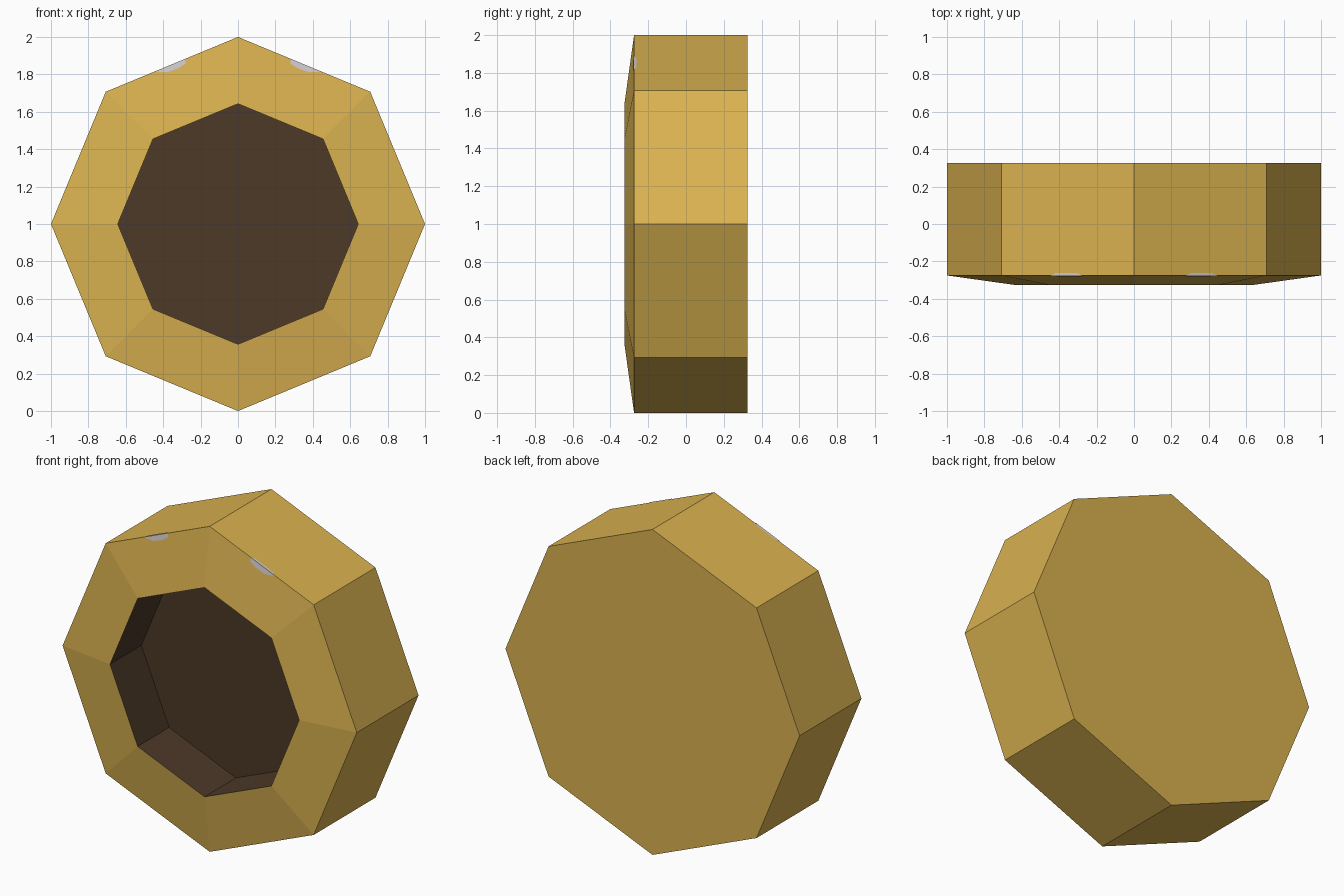
import bpy, bmesh, math

if "Cube" in bpy.data.objects:
    bpy.data.objects.remove(bpy.data.objects["Cube"])


def material(name, rgb):
    m = bpy.data.materials.new(name)
    m.diffuse_color = (*rgb, 1)
    m.use_nodes = True
    m.node_tree.nodes["Principled BSDF"].inputs["Base Color"].default_value = m.diffuse_color
    return m


gold = material("gold", (0.70, 0.445, 0.08))
dark = material("dark brown", (0.072, 0.041, 0.021))
grey = material("pale grey", (0.62, 0.58, 0.60))


def finish(bm, name, mats):
    me = bpy.data.meshes.new(name)
    bm.to_mesh(me)
    bm.free()
    for m in mats:
        me.materials.append(m)
    ob = bpy.data.objects.new(name, me)
    bpy.context.collection.objects.link(ob)
    return ob


# Octagonal housing: (radius, y) profile swept from back, over the bevel, into the recess
N = 8
profile = [(1.0, 0.325), (1.0, -0.275), (0.643, -0.325), (0.643, -0.02)]
bm = bmesh.new()
rings = [[bm.verts.new((r * math.sin(i * math.tau / N), y, 1 + r * math.cos(i * math.tau / N)))
          for i in range(N)] for r, y in profile]
bm.faces.new(rings[0])
for k in range(len(rings) - 1):
    for i in range(N):
        j = (i + 1) % N
        f = bm.faces.new((rings[k][i], rings[k][j], rings[k + 1][j], rings[k + 1][i]))
        f.material_index = 1 if k == 2 else 0     # recess walls are dark
floor = bm.faces.new(rings[-1])
floor.material_index = 1
bmesh.ops.recalc_face_normals(bm, faces=bm.faces)
finish(bm, "octagonal_housing", [gold, dark])

# Two thin pale marks folded over the upper front edges
S, C = math.sin(math.pi / 8), math.cos(math.pi / 8)
LIFT = 0.002


def bevel_point(x, z):
    d = 0.924 - ((z - 1) * C + x * S)             # distance in from the outer edge
    return (x, -0.275 - d * 0.152 - LIFT, z)


def side_point(x, y):
    return (x + LIFT * S, y, 2 - x * S / C + LIFT * C)


for side, name in ((1, "right_edge_mark"), (-1, "left_edge_mark")):
    bm = bmesh.new()
    front = [bevel_point(*p) for p in ((0.28, 1.884), (0.28, 1.858), (0.32, 1.832),
                                       (0.38, 1.811), (0.444, 1.814))]
    top = [side_point(*p) for p in ((0.28, -0.277), (0.444, -0.277),
                                    (0.42, -0.263), (0.30, -0.263))]
    for pts, out in ((front, (0, -1, 0)), (top, (side * S, 0, C))):
        f = bm.faces.new([bm.verts.new((side * x, y, z)) for x, y, z in pts])
        f.normal_update()
        if sum(a * b for a, b in zip(f.normal, out)) < 0:
            f.normal_flip()
    finish(bm, name, [grey])
